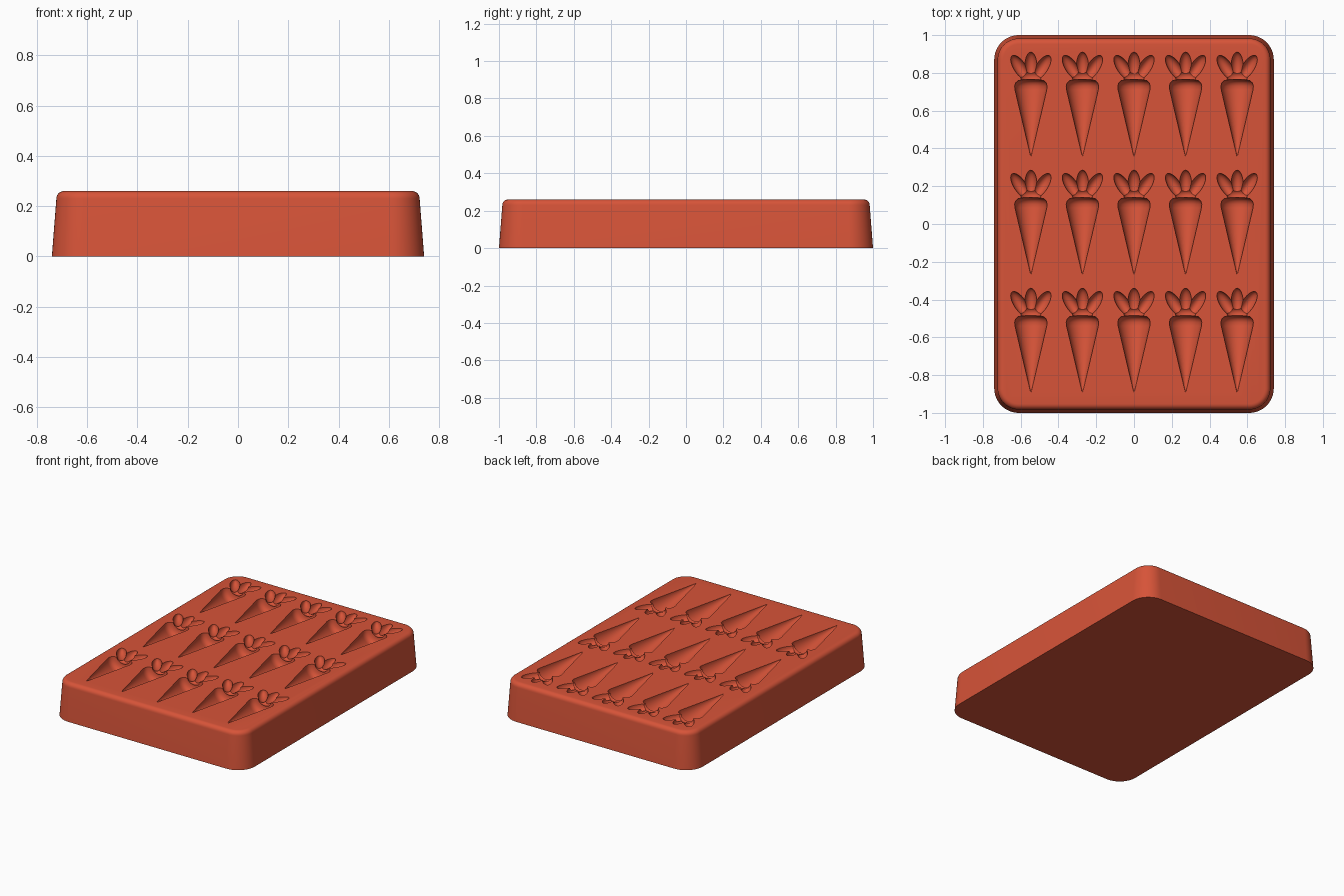
import bpy
import bmesh
from math import sin, cos, pi, radians
from mathutils import Matrix, Vector

if "Cube" in bpy.data.objects:
    bpy.data.objects.remove(bpy.data.objects["Cube"], do_unlink=True)

HALF_X, HALF_Y, TOP, CORNER = 0.74, 1.0, 0.26, 0.13
SPACING_X, SPACING_Y = 0.273, 0.625

silicone = bpy.data.materials.new("orange red silicone")
silicone.use_nodes = True
colour = (0.68, 0.088, 0.04, 1)
silicone.diffuse_color = colour
silicone.node_tree.nodes["Principled BSDF"].inputs["Base Color"].default_value = colour


def make_object(name, bm):
    bmesh.ops.recalc_face_normals(bm, faces=bm.faces)
    mesh = bpy.data.meshes.new(name)
    bm.to_mesh(mesh)
    bm.free()
    mesh.materials.append(silicone)
    obj = bpy.data.objects.new(name, mesh)
    bpy.context.collection.objects.link(obj)
    return obj


def loft(bm, rings):
    """Skin a list of equally long point rings and cap both ends."""
    loops = [[bm.verts.new(p) for p in ring] for ring in rings]
    for a, b in zip(loops, loops[1:]):
        for i in range(len(a)):
            j = (i + 1) % len(a)
            bm.faces.new((a[i], a[j], b[j], b[i]))
    bm.faces.new(loops[0])
    bm.faces.new(loops[-1])


def rounded_rectangle(inset, z, steps=12):
    r = CORNER - inset
    points = []
    for k, (sx, sy) in enumerate([(1, 1), (-1, 1), (-1, -1), (1, -1)]):
        for i in range(steps + 1):
            a = (k + i / steps) * pi / 2
            points.append(((HALF_X - CORNER) * sx + r * cos(a),
                           (HALF_Y - CORNER) * sy + r * sin(a), z))
    return points


def carrot_positions():
    for row in (-1, 0, 1):
        for col in (-2, -1, 0, 1, 2):
            yield Vector((col * SPACING_X, row * SPACING_Y, TOP))


def ring_about_y(centre, y, radius, sides=40):
    return [centre + Vector((radius * cos(2 * pi * i / sides), y,
                             radius * sin(2 * pi * i / sides)))
            for i in range(sides)]


def ellipsoid_cutter(name, offset, size, turn=0):
    """One ellipsoid for every carrot, turned in the plane of the top."""
    bm = bmesh.new()
    for centre in carrot_positions():
        matrix = (Matrix.Translation(centre + Vector(offset))
                  @ Matrix.Rotation(radians(turn), 4, "Z")
                  @ Matrix.Diagonal((*size, 1))
                  @ Matrix.Rotation(pi / 2, 4, "X"))
        bmesh.ops.create_uvsphere(bm, u_segments=24, v_segments=16, radius=1, matrix=matrix)
    return make_object(name, bm)


# Tapered tray body with a rounded upper rim
bm = bmesh.new()
edge = 0.03
rings = [rounded_rectangle(0, 0)]
for i in range(7):
    a = i / 6 * pi / 2
    rings.append(rounded_rectangle(0.018 + edge * (1 - cos(a)), TOP - edge * (1 - sin(a))))
loft(bm, rings)
tray = make_object("mould_tray", bm)

# Carrot root hollows: a long cone with a rounded shoulder
bm = bmesh.new()
profile = [(-0.265, 0.002), (0.085, 0.084), (0.105, 0.086), (0.122, 0.081),
           (0.134, 0.068), (0.139, 0.045), (0.141, 0.015)]
for centre in carrot_positions():
    loft(bm, [ring_about_y(centre, y, r) for y, r in profile])
cutters = [make_object("root_hollows", bm)]

# Leaf hollows: a neck, a middle leaf and two leaning leaves
cutters.append(ellipsoid_cutter("leaf_neck_hollows", (0, 0.155, 0), (0.055, 0.035, 0.04)))
cutters.append(ellipsoid_cutter("middle_leaf_hollows", (0, 0.21, 0), (0.032, 0.075, 0.04)))
for side, s in (("left", 1), ("right", -1)):
    cutters.append(ellipsoid_cutter(side + "_leaf_hollows", (0.058 * s, 0.203, 0),
                                    (0.032, 0.075, 0.04), -33 * s))

# Carve the hollows out of the tray
bpy.context.view_layer.objects.active = tray
for cutter in cutters:
    cut = tray.modifiers.new(cutter.name, "BOOLEAN")
    cut.operation = "DIFFERENCE"
    cut.solver = "EXACT"
    cut.object = cutter
    bpy.ops.object.modifier_apply(modifier=cut.name)
for cutter in cutters:
    bpy.data.objects.remove(cutter, do_unlink=True)

# Smooth the curved surfaces, keeping the hollow rims crisp
for obj in bpy.context.selected_objects:
    obj.select_set(False)
tray.select_set(True)
bpy.ops.object.shade_smooth_by_angle(angle=radians(35))
